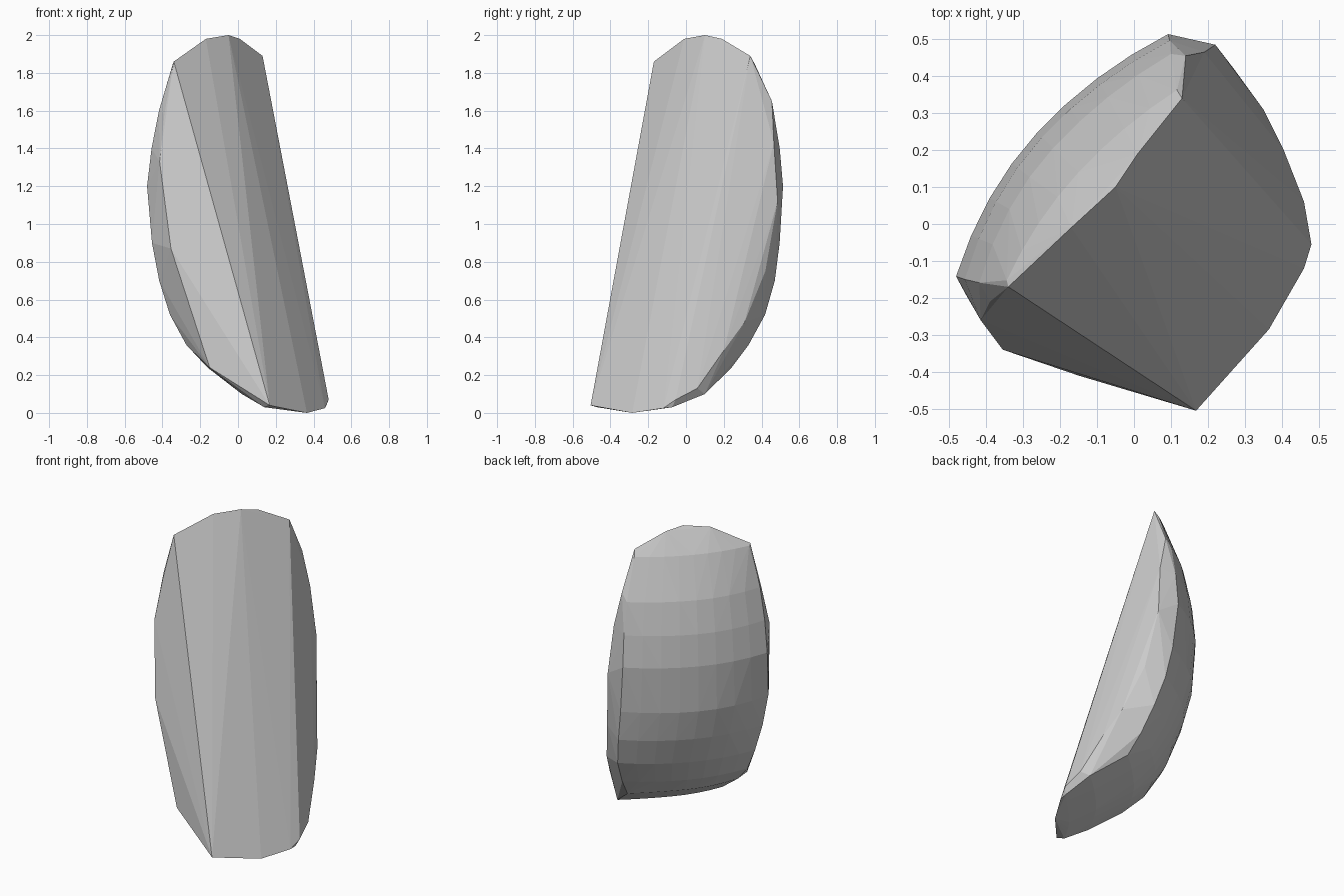
import bpy, bmesh

# Rim of the flat front face: crest, left edge, base, right edge
rim = [
    (-.34, -.17, 1.86), (-.17, -.01, 1.98), (-.05, .10, 2.0), (.01, .19, 1.98), (.13, .34, 1.89),
    (-.39, -.21, 1.58), (-.415, -.26, 1.33), (-.355, -.34, .87), (-.15, -.41, .24),
    (.168, -.505, .04), (.365, -.285, 0), (.46, -.12, .025), (.48, -.055, .07),
    (.46, .06, .13), (.405, .20, .33), (.35, .31, .48), (.27, .42, .75),
    (.22, .485, 1.12), (.19, .465, 1.43), (.14, .455, 1.65),
]

# Domed back, one arc per height: z, left (u, s), middle s, right (u, s)
# u runs along the crest, s runs out towards the front face
back = [
    (1.85, -.345, -.150, -.205, .345, -.16),
    (1.60, -.400, -.200, -.300, .406, -.238),
    (1.40, -.420, -.235, -.342, .430, -.265),
    (1.20, -.430, -.258, -.360, .440, -.280),
    (0.90, -.448, -.206, -.340, .446, -.247),
    (0.70, -.420, -.180, -.290, .450, -.205),
    (0.52, -.384, -.136, -.220, .440, -.140),
    (0.36, -.360, -.040, -.120, .395, -.060),
    (0.24, -.330, .085, .000, .346, .020),
    (0.10, -.281, .286, .220, .358, .241),
    (0.03, -.250, .420, .380, .260, .390),
]


def arc(z, ul, sl, sm, ur, sr, steps=8):
    for i in range(steps + 1):
        t = i / steps
        u = ul + (ur - ul) * t
        lag = 2 * (t - .5)
        s = sm + ((sl if t < .5 else sr) - sm) * lag * lag
        yield (.678 * u + .736 * s, .736 * u - .678 * s, z)


bm = bmesh.new()
for p in rim:
    bm.verts.new(p)
for row in back:
    for p in arc(*row):
        bm.verts.new(p)

# Wrap the points in a faceted skin
res = bmesh.ops.convex_hull(bm, input=bm.verts[:])
loose = [v for v in bm.verts if not v.link_faces]
bmesh.ops.delete(bm, geom=loose, context='VERTS')
bmesh.ops.recalc_face_normals(bm, faces=bm.faces[:])

mesh = bpy.data.meshes.new("split_stone")
bm.to_mesh(mesh)
bm.free()
stone = bpy.data.objects.new("split_stone", mesh)
bpy.context.collection.objects.link(stone)
